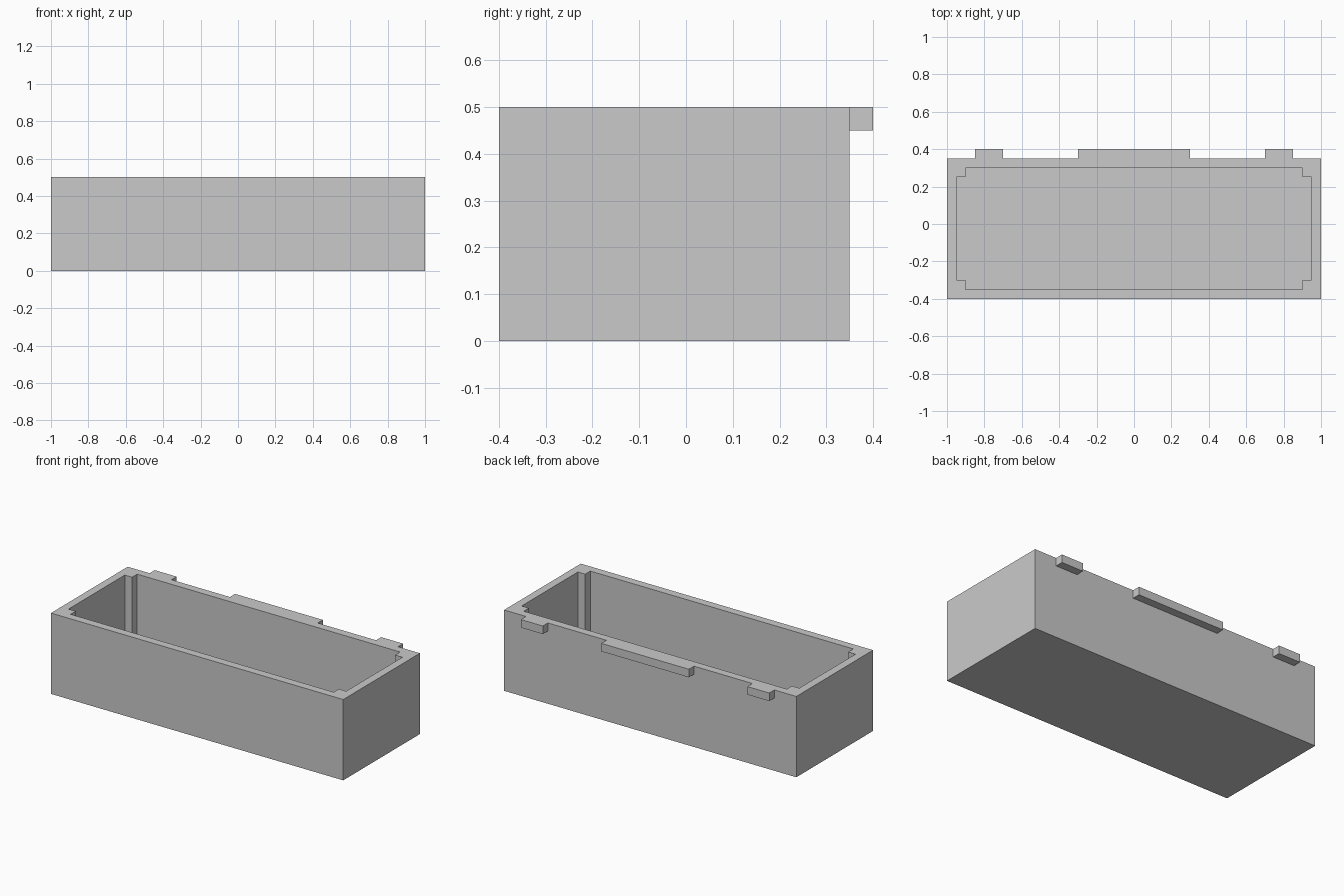
import bpy
import bmesh

cube = bpy.data.objects.get("Cube")
if cube:
    bpy.data.objects.remove(cube, do_unlink=True)

HEIGHT, WALL, FLOOR = 0.5, 0.05, 0.1
FRONT, BACK = -0.4, 0.35

grey = bpy.data.materials.new("plain_grey")
grey.use_nodes = True
colour = (0.59, 0.59, 0.59, 1)
grey.diffuse_color = colour
grey.node_tree.nodes["Principled BSDF"].inputs["Base Color"].default_value = colour


def finish(name, bm):
    bmesh.ops.recalc_face_normals(bm, faces=bm.faces)
    mesh = bpy.data.meshes.new(name)
    bm.to_mesh(mesh)
    bm.free()
    mesh.materials.append(grey)
    obj = bpy.data.objects.new(name, mesh)
    bpy.context.collection.objects.link(obj)


def loop(bm, points, z):
    verts = [bm.verts.new((x, y, z)) for x, y in points]
    edges = [bm.edges.new((v, verts[i - 1])) for i, v in enumerate(verts)]
    return verts, edges


def sides(bm, upper, lower):
    for i in range(len(upper)):
        bm.faces.new((upper[i - 1], upper[i], lower[i], lower[i - 1]))


# Open tray: outer rectangle and a cavity with a square post in each corner
outer = [(-1, FRONT), (1, FRONT), (1, BACK), (-1, BACK)]
x, y0, y1, n = 1 - WALL, FRONT + WALL, BACK - WALL, WALL
cavity = [(-x + n, y0), (x - n, y0), (x - n, y0 + n), (x, y0 + n),
          (x, y1 - n), (x - n, y1 - n), (x - n, y1), (-x + n, y1),
          (-x + n, y1 - n), (-x, y1 - n), (-x, y0 + n), (-x + n, y0 + n)]

bm = bmesh.new()
rim_edges = []
for outline, floor_z in ((outer, 0), (cavity, FLOOR)):
    top, edges = loop(bm, outline, HEIGHT)
    bottom, _ = loop(bm, outline, floor_z)
    sides(bm, top, bottom)
    bm.faces.new(bottom)
    rim_edges += edges
bmesh.ops.triangle_fill(bm, edges=rim_edges, use_beauty=True, normal=(0, 0, 1))
finish("open_tray", bm)

# Tabs along the top of the back wall
TAB = 0.05
for name, centre, width in (("right_tab", -0.775, 0.15),
                            ("middle_tab", 0, 0.6),
                            ("left_tab", 0.775, 0.15)):
    bm = bmesh.new()
    bmesh.ops.create_cube(bm, size=1)
    bmesh.ops.scale(bm, vec=(width, TAB, TAB), verts=bm.verts)
    bmesh.ops.translate(bm, vec=(centre, BACK + TAB / 2, HEIGHT - TAB / 2), verts=bm.verts)
    finish(name, bm)
